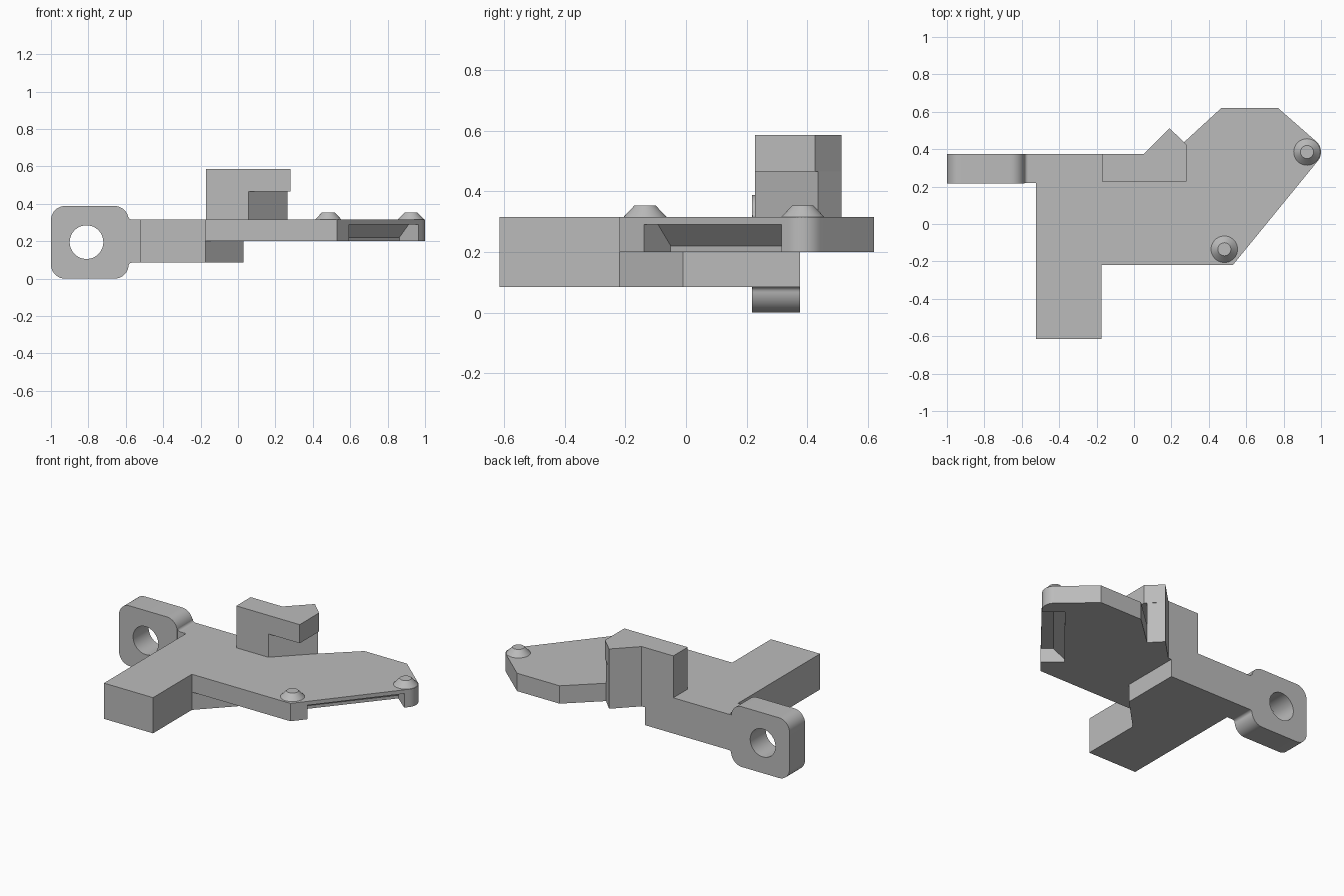
import bpy, bmesh, math
from mathutils import Matrix, Vector

cube = bpy.data.objects.get("Cube")
if cube:
    bpy.data.objects.remove(cube)

grey = bpy.data.materials.new("plain_grey")
grey.use_nodes = True
colour = (0.5, 0.5, 0.5, 1)
grey.diffuse_color = colour
grey.node_tree.nodes["Principled BSDF"].inputs["Base Color"].default_value = colour


def frame(origin, u, v):
    """Matrix whose columns are u, v and their cross product."""
    u, v = Vector(u), Vector(v)
    m = Matrix((u, v, u.cross(v))).transposed().to_4x4()
    return Matrix.Translation(origin) @ m


def prism(name, outline, low, high, matrix=Matrix()):
    """Extrude a flat outline from low to high along the third axis."""
    bm = bmesh.new()
    face = bm.faces.new([bm.verts.new((a, b, low)) for a, b in outline])
    top = bmesh.ops.extrude_face_region(bm, geom=[face])["geom"]
    bmesh.ops.translate(bm, vec=(0, 0, high - low),
                        verts=[g for g in top if isinstance(g, bmesh.types.BMVert)])
    bm.transform(matrix)
    bmesh.ops.recalc_face_normals(bm, faces=bm.faces)
    mesh = bpy.data.meshes.new(name)
    bm.to_mesh(mesh)
    bm.free()
    mesh.materials.append(grey)
    obj = bpy.data.objects.new(name, mesh)
    bpy.context.collection.objects.link(obj)
    return obj


def arc(cx, cy, r, start, end, steps=10):
    angles = [math.radians(start + (end - start) * i / steps) for i in range(steps + 1)]
    return [(cx + r * math.cos(a), cy + r * math.sin(a)) for a in angles]


def activate(obj):
    bpy.ops.object.select_all(action="DESELECT")
    obj.select_set(True)
    bpy.context.view_layer.objects.active = obj


def cut(obj, cutter):
    mod = obj.modifiers.new("cut", "BOOLEAN")
    mod.operation, mod.solver, mod.object = "DIFFERENCE", "EXACT", cutter
    activate(obj)
    bpy.ops.object.modifier_apply(modifier=mod.name)
    bpy.data.objects.remove(cutter)


def smooth(obj):
    activate(obj)
    bpy.ops.object.shade_smooth_by_angle(angle=math.radians(30))


BOTTOM, PLATE_LOW, PLATE_TOP = 0.085, 0.2, 0.315
STEP, HOOK_TOP = 0.465, 0.585
TIP = (0.925, 0.385)
LEG = [(-0.585, 0.375), (-0.585, 0.22), (-0.525, 0.22), (-0.525, -0.615),
       (-0.175, -0.615), (-0.175, -0.22)]
COLUMN_BACK = [(0.265, 0.435), (0.19, 0.512), (0.053, 0.375)]

# Thick lower body with its angled inner corner
prism("lower_body", LEG + [(0.03, -0.01), (0.03, 0.375)], BOTTOM, PLATE_LOW)

# Main plate with a rounded tip
plate = prism("main_plate",
              LEG + [(0.528, -0.22)] + arc(*TIP, 0.075, -40, 51)
              + [(0.77, 0.62), (0.467, 0.62)] + COLUMN_BACK, PLATE_LOW, PLATE_TOP)

# Undercut slot along the slanted edge, open below
edge = math.radians(-39.8)
slot = [(0.1, 0.1), (0.1, 0.29), (-0.075, 0.29), (-0.14, 0.22), (-0.14, 0.1)]
cut(plate, prism("slot_cutter", slot, -0.586, 0,
                 frame((0.595, -0.14, 0), (math.cos(edge), math.sin(edge), 0), (0, 0, 1))))
smooth(plate)

# Raised column and the overhanging hook on top of it
prism("hook_column", [(-0.172, 0.375), (-0.172, 0.228), (0.056, 0.228)] + COLUMN_BACK,
      PLATE_TOP, STEP)
prism("hook_top", [(-0.172, 0.375), (-0.172, 0.228), (0.28, 0.228), (0.28, 0.425)]
      + COLUMN_BACK[1:], STEP, HOOK_TOP)

# Rounded eye block with a through hole and small fillets into the arm
upright = frame((0, 0, 0), (1, 0, 0), (0, 0, 1))
R, F = 0.075, 0.018
eye = prism("eye_block",
            arc(-0.585 - R, 0.388 - R, R, 0, 90) + arc(-1 + R, 0.388 - R, R, 90, 180)
            + arc(-1 + R, R, R, 180, 270) + arc(-0.585 - R, R, R, 270, 360),
            -0.375, -0.217, upright)
cut(eye, prism("hole_cutter", arc(-0.81, 0.195, 0.09, 0, 352.5, 47), -0.6, 0, upright))
smooth(eye)
for name, z, start in (("upper_fillet", PLATE_TOP, 180), ("lower_fillet", BOTTOM, 180)):
    side = 1 if z == PLATE_TOP else -1
    bend = arc(-0.585 + F, z + side * F, F, start, start + side * 90, 6)
    smooth(prism(name, [(-0.585, z)] + bend, -0.375, -0.22, upright))

# Tapered locating pegs
for name, (x, y) in (("tip_peg", TIP), ("front_peg", (0.483, -0.135))):
    bpy.ops.mesh.primitive_cone_add(vertices=40, radius1=0.071, radius2=0.035, depth=0.038,
                                    location=(x, y, PLATE_TOP + 0.019))
    peg = bpy.context.object
    peg.name = name
    peg.data.materials.append(grey)
    smooth(peg)
